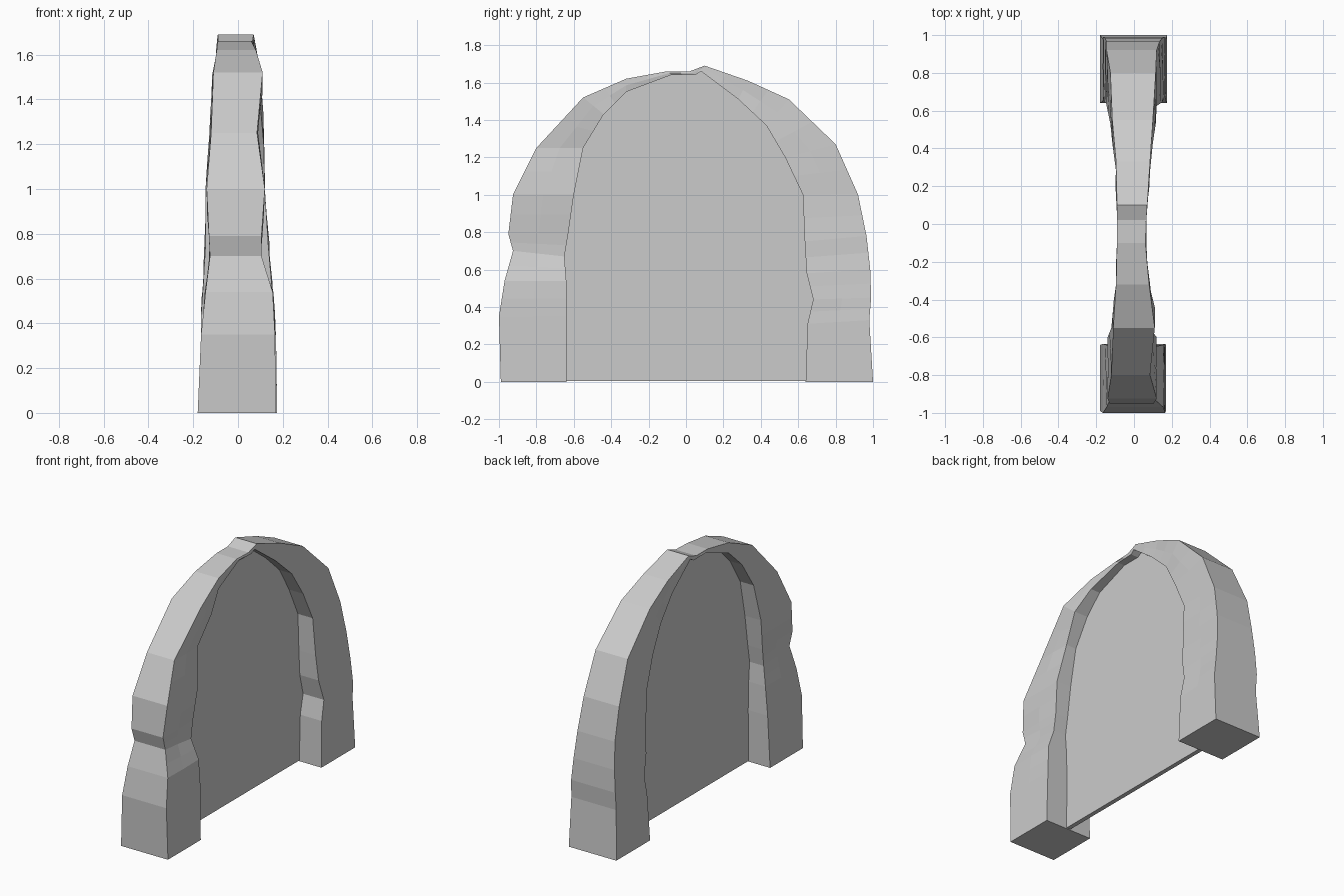
import bpy, bmesh, random
from mathutils import Vector

if "Cube" in bpy.data.objects:
    bpy.data.objects.remove(bpy.data.objects["Cube"])

random.seed(4)

# Arch stations: outer y, outer z, inner y, inner z, left x, right x
STATIONS = [
    (-0.99, 0.00, -0.64, 0.00, -.18, .17),
    (-1.00, 0.35, -0.635, 0.35, -.165, .165),
    (-0.97, 0.54, -0.64, 0.54, -.145, .155),
    (-0.925, 0.70, -0.65, 0.67, -.125, .105),
    (-0.95, 0.79, -0.63, 0.79, -.13, .105),
    (-0.925, 1.00, -0.60, 1.00, -.14, .12),
    (-0.80, 1.25, -0.55, 1.25, -.12, .085),
    (-0.55, 1.52, -0.44, 1.43, -.11, .11),
    (-0.32, 1.62, -0.32, 1.55, -.095, .08),
    (-0.10, 1.66, -0.08, 1.64, -.09, .06),
    (0.02, 1.66, 0.05, 1.64, -.09, .065),
    (0.10, 1.69, 0.08, 1.66, -.09, .07),
    (0.33, 1.61, 0.28, 1.51, -.095, .085),
    (0.55, 1.51, 0.43, 1.37, -.115, .10),
    (0.80, 1.27, 0.53, 1.20, -.125, .115),
    (0.92, 1.00, 0.625, 1.00, -.145, .12),
    (0.965, 0.78, 0.635, 0.75, -.145, .135),
    (0.985, 0.60, 0.645, 0.58, -.155, .15),
    (0.99, 0.45, 0.68, 0.44, -.165, .165),
    (0.98, 0.33, 0.65, 0.31, -.165, .17),
    (1.00, 0.00, 0.64, 0.00, -.18, .175),
]


def finish(bm, name):
    bmesh.ops.recalc_face_normals(bm, faces=bm.faces)
    mesh = bpy.data.meshes.new(name)
    bm.to_mesh(mesh)
    bm.free()
    obj = bpy.data.objects.new(name, mesh)
    bpy.context.collection.objects.link(obj)


# Halve each span for the chipped stone facets
rows = []
for a, b in zip(STATIONS, STATIONS[1:]):
    rows += [a, tuple((p + q) / 2 for p, q in zip(a, b))]
rows.append(STATIONS[-1])

# Rough stone arch: four-cornered section with a mid point on each side
bm = bmesh.new()
rings = []
for n, (yo, zo, yi, zi, xl, xr) in enumerate(rows):
    corners = [Vector(c) for c in
               ((xl, yo, zo), (xr, yo, zo), (xr, yi, zi), (xl, yi, zi))]
    ring = []
    rough = 0.006 if 2 < n < len(rows) - 3 else 0
    for i in range(4):
        mid = (corners[i] + corners[(i + 1) % 4]) / 2
        if i % 2:
            mid.x += random.uniform(-rough, rough)
        ring += [bm.verts.new(corners[i]), bm.verts.new(mid)]
    rings.append(ring)
for a, b in zip(rings, rings[1:]):
    for i in range(8):
        j = (i + 1) % 8
        bm.faces.new((a[i], a[j], b[j], b[i]))
bm.faces.new(rings[0])
bm.faces.new(rings[-1])
finish(bm, "stone_arch")

# Thin door panel filling the opening, tucked slightly into the arch
bm = bmesh.new()
outline = [bm.verts.new((-0.02, yi + (yo - yi) * .1, max(0.005, zi + (zo - zi) * .1)))
           for yo, zo, yi, zi, _, _ in STATIONS]
face = bm.faces.new(outline)
out = bmesh.ops.extrude_face_region(bm, geom=[face])
bmesh.ops.translate(bm, vec=(0.03, 0, 0),
                    verts=[v for v in out["geom"] if isinstance(v, bmesh.types.BMVert)])
finish(bm, "door_panel")
